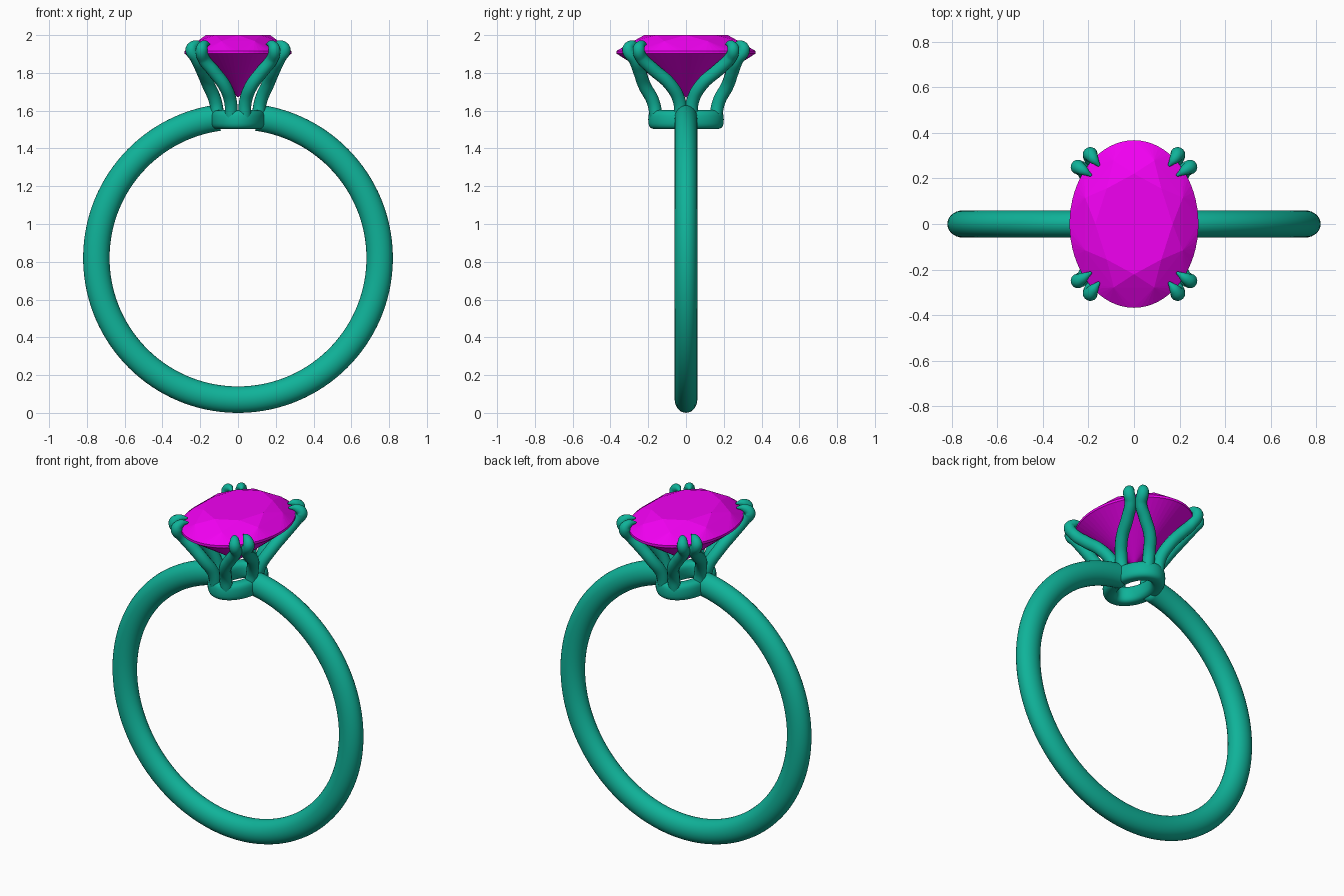
import bpy, bmesh
from math import sin, cos, pi, asin

if "Cube" in bpy.data.objects:
    bpy.data.objects.remove(bpy.data.objects["Cube"])


def material(name, rgb):
    m = bpy.data.materials.new(name)
    m.diffuse_color = (*rgb, 1)
    m.use_nodes = True
    m.node_tree.nodes["Principled BSDF"].inputs["Base Color"].default_value = m.diffuse_color
    return m


metal = material("metal", (0.005, 0.45, 0.32))
stone = material("stone", (0.88, 0.0, 0.88))


def finish(name, bm, mat, smooth=True):
    bmesh.ops.recalc_face_normals(bm, faces=bm.faces)
    me = bpy.data.meshes.new(name)
    for f in bm.faces:
        f.smooth = smooth
    bm.to_mesh(me)
    bm.free()
    ob = bpy.data.objects.new(name, me)
    bpy.context.collection.objects.link(ob)
    me.materials.append(mat)
    return ob


def sweep(name, fn, nu, nv, closed):
    # Skin a grid of section loops; cap the ends when open
    bm = bmesh.new()
    div = nu if closed else nu - 1
    rows = [[bm.verts.new(fn(i / div, 2 * pi * j / nv)) for j in range(nv)]
            for i in range(nu)]
    for i in range(div):
        a, b = rows[i], rows[(i + 1) % nu]
        for j in range(nv):
            k = (j + 1) % nv
            bm.faces.new((a[j], a[k], b[k], b[j]))
    if not closed:
        bm.faces.new(rows[0])
        bm.faces.new(rows[-1])
    return finish(name, bm, metal)


# Band: oval section swept around the finger, ends buried in the seat
gap = asin(0.1 / 0.75)


def band_point(u, v):
    a = gap + u * (2 * pi - 2 * gap)
    r = 0.75 + 0.07 * cos(v)
    return (r * sin(a), 0.06 * sin(v), 0.82 + r * cos(a))


sweep("band", band_point, 128, 28, False)


# Seat: rounded oval ring with an open centre
def softpow(t):
    return (1 if t > 0 else -1) * abs(t) ** 0.7


def seat_point(u, v):
    a = 2 * pi * u
    o = 0.04 * softpow(cos(v))
    return ((0.105 + o) * cos(a), (0.16 + o) * sin(a), 1.553 + 0.05 * softpow(sin(v)))


sweep("seat", seat_point, 64, 24, True)

# Oval brilliant stone: convex hull of facet corner rings
bm = bmesh.new()
for n, r, z, shift in ((8, 0.60, 2.0, 0), (8, 0.82, 1.968, 0.5),
                       (64, 1.0, 1.916, 0), (64, 1.0, 1.902, 0),
                       (8, 0.24, 1.731, 0.5)):
    for i in range(n):
        a = 2 * pi * (i + shift) / n
        bm.verts.new((0.283 * r * cos(a), 0.368 * r * sin(a), z))
bm.verts.new((0, 0, 1.67))
bmesh.ops.convex_hull(bm, input=bm.verts)
bmesh.ops.dissolve_limit(bm, angle_limit=0.01, verts=bm.verts, edges=bm.edges)
finish("oval_stone", bm, stone, smooth=False)

# Split prongs: x, y, z, thickness factor from the seat up to the claw tip
paths = {
    "side_prong": [(0.105, 0.03, 1.56, 1), (0.12, 0.035, 1.65, 1), (0.158, 0.085, 1.74, 1),
                   (0.192, 0.175, 1.82, 1), (0.222, 0.235, 1.88, 0.95),
                   (0.246, 0.25, 1.925, 0.95), (0.225, 0.237, 1.95, 0.7),
                   (0.187, 0.212, 1.953, 0.15)],
    "end_prong": [(0.035, 0.155, 1.56, 1), (0.04, 0.175, 1.65, 1), (0.07, 0.218, 1.73, 1),
                  (0.13, 0.247, 1.81, 1), (0.178, 0.272, 1.87, 0.95),
                  (0.192, 0.306, 1.925, 0.95), (0.178, 0.286, 1.95, 0.7),
                  (0.152, 0.255, 1.953, 0.15)],
}
for name, pts in paths.items():
    for sx in (-1, 1):
        for sy in (-1, 1):
            cu = bpy.data.curves.new(name, 'CURVE')
            cu.dimensions = '3D'
            cu.bevel_depth = 0.034
            cu.bevel_resolution = 5
            cu.use_fill_caps = True
            sp = cu.splines.new('BEZIER')
            sp.bezier_points.add(len(pts) - 1)
            sp.resolution_u = 8
            for p, (x, y, z, t) in zip(sp.bezier_points, pts):
                p.co = (sx * x, sy * y, z)
                p.radius = t
                p.handle_left_type = p.handle_right_type = 'AUTO'
            cu.materials.append(metal)
            ob = bpy.data.objects.new(name, cu)
            bpy.context.collection.objects.link(ob)
            bpy.ops.object.select_all(action='DESELECT')
            ob.select_set(True)
            bpy.context.view_layer.objects.active = ob
            bpy.ops.object.convert(target='MESH')
            bpy.ops.object.shade_smooth_by_angle()
